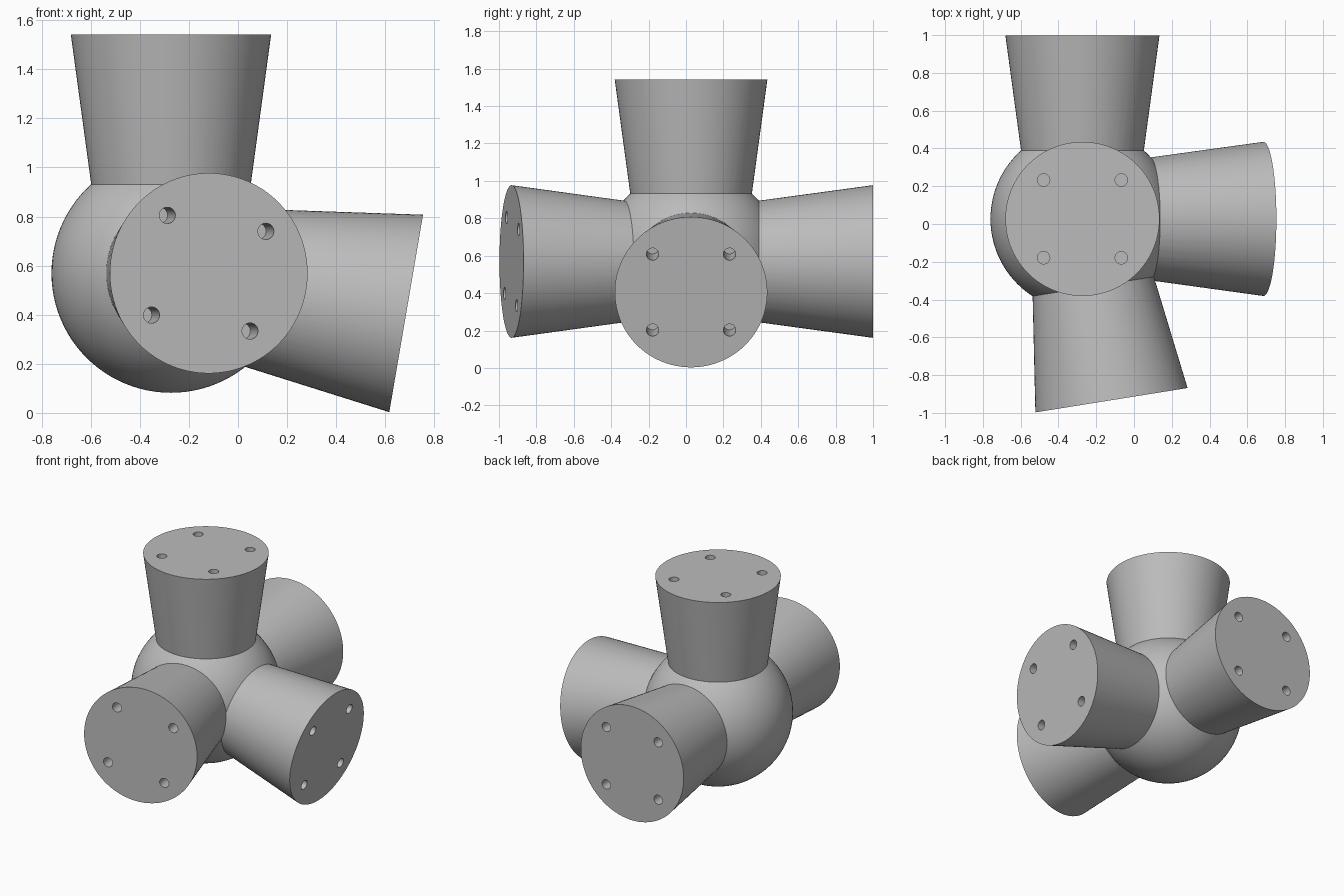
import bpy
from math import radians, sin, cos, pi
from mathutils import Matrix, Vector

default = bpy.data.objects.get("Cube")
if default:
    bpy.data.objects.remove(default, do_unlink=True)

CENTRE = Vector((-0.273, 0.027, 0.569))
HUB_R = 0.487
REACH = 0.972          # hub centre to arm end
START = 0.2            # arm root, buried in the hub
END_R, TAPER = 0.408, 0.136
HOLE_R, HOLE_RING, HOLE_DEPTH = 0.033, 0.291, 0.2

grey = bpy.data.materials.new("plain grey")
grey.use_nodes = True
colour = (0.5, 0.5, 0.5, 1)
grey.diffuse_color = colour
grey.node_tree.nodes["Principled BSDF"].inputs["Base Color"].default_value = colour


def frame(direction, up):
    """Hub-centred frame with local z along the arm."""
    d = Vector(direction).normalized()
    side = Vector(up).cross(d).normalized()
    m = Matrix((side, d.cross(side), d)).transposed().to_4x4()
    return Matrix.Translation(CENTRE) @ m


def cone(name, matrix, r1, r2, z1, z2, sides, xy=(0, 0)):
    bpy.ops.mesh.primitive_cone_add(vertices=sides, radius1=r1, radius2=r2, depth=z2 - z1)
    ob = bpy.context.object
    ob.name = name
    ob.matrix_world = matrix @ Matrix.Translation((xy[0], xy[1], (z1 + z2) / 2))
    ob.data.materials.append(grey)
    return ob


def combine(target, tool, operation):
    """Apply a boolean and throw the tool away."""
    mod = target.modifiers.new(operation, 'BOOLEAN')
    mod.operation, mod.object, mod.solver = operation, tool, 'EXACT'
    bpy.context.view_layer.update()
    bpy.context.view_layer.objects.active = target
    bpy.ops.object.modifier_apply(modifier=mod.name)
    bpy.data.objects.remove(tool, do_unlink=True)


# Round hub
bpy.ops.mesh.primitive_uv_sphere_add(segments=96, ring_count=48, radius=HUB_R, location=CENTRE)
hub = bpy.context.object
hub.name = "hub_with_arms"
hub.data.materials.append(grey)

# Flared arms: name, direction, up, roll of the hole pattern
yaw, dip = radians(9.1), radians(9.7)
arms = [
    ("top_arm", (0, 0, 1), (0, 1, 0), 0),
    ("back_arm", (0, 1, 0), (0, 0, 1), 0),
    ("front_arm", (sin(yaw), -cos(yaw), 0), (0, 0, 1), -yaw),
    ("left_arm", (cos(dip), 0, -sin(dip)), (0, 0, 1), 0),
]
for name, direction, up, roll in arms:
    m = frame(direction, up)
    root_r = END_R - TAPER * (REACH - START)
    arm = cone(name, m, root_r, END_R, START, REACH, 96)
    # Four blind screw holes in the end face
    for i in range(4):
        a = pi / 4 + i * pi / 2 + roll
        hole = cone("hole_cutter", m, HOLE_R, HOLE_R, REACH - HOLE_DEPTH, REACH + 0.05, 32,
                    (HOLE_RING * cos(a), HOLE_RING * sin(a)))
        combine(arm, hole, 'DIFFERENCE')
    combine(hub, arm, 'UNION')

bpy.ops.object.select_all(action='DESELECT')
hub.select_set(True)
bpy.context.view_layer.objects.active = hub
bpy.ops.object.shade_smooth_by_angle(angle=radians(20))
